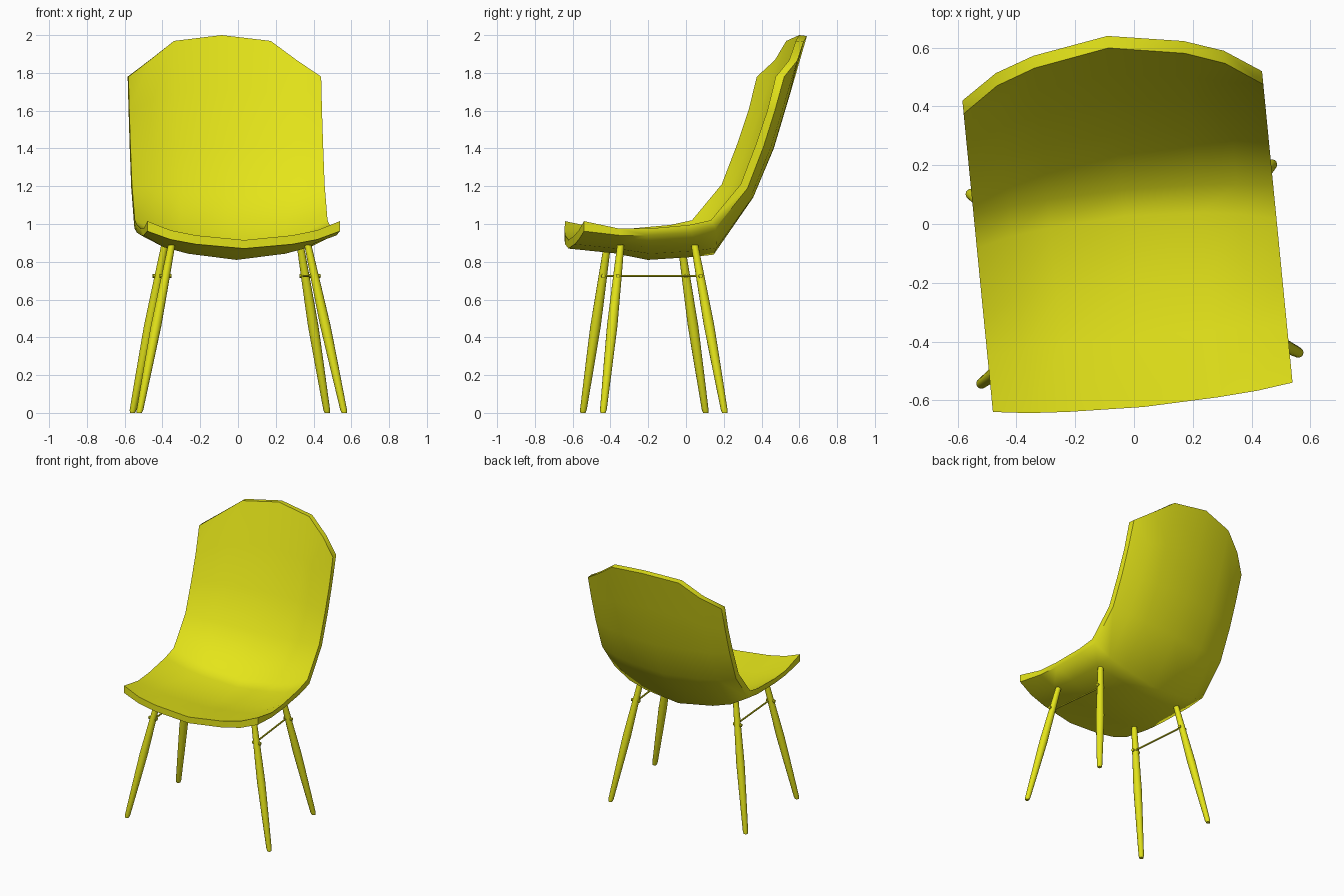
import bpy, bmesh, math
from mathutils import Vector, Matrix

if "Cube" in bpy.data.objects:
    bpy.data.objects.remove(bpy.data.objects["Cube"])

TURN = Matrix.Rotation(math.radians(5.6), 4, 'Z')   # whole chair is slightly turned
CX = -0.028                                         # centre line in the chair's own frame

mat = bpy.data.materials.new("yellow")
mat.diffuse_color = (0.78, 0.78, 0.01, 1)
mat.use_nodes = True
mat.node_tree.nodes["Principled BSDF"].inputs["Base Color"].default_value = mat.diffuse_color


def finish(bm, name, angle):
    bmesh.ops.recalc_face_normals(bm, faces=bm.faces[:])
    me = bpy.data.meshes.new(name)
    bm.to_mesh(me)
    bm.free()
    me.transform(TURN @ Matrix.Translation((CX, 0, 0)))
    me.materials.append(mat)
    ob = bpy.data.objects.new(name, me)
    bpy.context.collection.objects.link(ob)
    bpy.ops.object.select_all(action='DESELECT')
    ob.select_set(True)
    bpy.context.view_layer.objects.active = ob
    bpy.ops.object.shade_smooth_by_angle(angle=math.radians(angle))
    return ob


# Side profiles (y, z): along the centre line and along the side edge, front to top
inner_mid = [(-.623, .915), (-.38, .888), (-.2, .857), (.03, .87), (.12, .888),
             (.315, 1.16), (.425, 1.415), (.515, 1.71), (.605, 2.0)]
outer_mid = [(-.623, .87), (-.38, .845), (-.2, .81), (.05, .826), (.15, .838),
             (.36, 1.14), (.47, 1.4), (.56, 1.7), (.646, 1.995)]
inner_edge = [(-.59, 1.015), (-.4, .975), (-.25, .975), (-.03, .995), (.085, 1.02),
              (.243, 1.21), (.324, 1.42), (.385, 1.6), (.43, 1.78)]
outer_edge = [(-.59, .962), (-.4, .94), (-.25, .94), (-.02, .955), (.11, .978),
              (.28, 1.19), (.365, 1.41), (.425, 1.6), (.475, 1.78)]
# Columns: sideways position, blend towards the edge profile, height blend of the top row
half = [(0, 0, 0), (.257, .25, .14), (.39, .52, .6), (.5125, 1, 1)]
columns = [(-x, w, t) for x, w, t in half[:0:-1]] + half


def shell_grid(bm, mid, edge):
    rows = []
    for r, (m, e) in enumerate(zip(mid, edge)):
        row = []
        for x, w, t in columns:
            if r == len(mid) - 1:
                wz = t
            elif r == len(mid) - 2:
                wz = (w + t) / 2
            else:
                wz = w
            row.append(bm.verts.new((x, m[0] + (e[0] - m[0]) * w, m[1] + (e[1] - m[1]) * wz)))
        rows.append(row)
    for a, b in zip(rows, rows[1:]):
        for i in range(len(a) - 1):
            bm.faces.new((a[i], a[i + 1], b[i + 1], b[i]))
    right = [r[-1] for r in rows]
    left = [r[0] for r in rows]
    return rows[0] + right[1:] + rows[-1][-2::-1] + left[-2:0:-1]   # border loop


# Moulded seat and back
bm = bmesh.new()
top = shell_grid(bm, inner_mid, inner_edge)
under = shell_grid(bm, outer_mid, outer_edge)
for i in range(len(top)):
    j = (i + 1) % len(top)
    bm.faces.new((top[i], top[j], under[j], under[i]))
finish(bm, "seat_shell", 65)


def tube(name, stations, sides=14, flat=False):
    """Round bar through (centre, radius) stations; flat keeps the rings horizontal."""
    bm = bmesh.new()
    axis = stations[-1][0] - stations[0][0]
    rot = Matrix() if flat else axis.to_track_quat('Z', 'Y').to_matrix().to_4x4()
    rings = []
    for c, r in stations:
        rings.append([bm.verts.new(c + rot @ Vector((r * math.cos(a), r * math.sin(a), 0)))
                      for a in (2 * math.pi * k / sides for k in range(sides))])
    for p, q in zip(rings, rings[1:]):
        for k in range(sides):
            n = (k + 1) % sides
            bm.faces.new((p[k], p[n], q[n], q[k]))
    bm.faces.new(rings[0])
    bm.faces.new(rings[-1])
    finish(bm, name, 35)


# Tapered legs, side rods and their bolts, mirrored left and right
for side, s in (("left", -1), ("right", 1)):
    joints = []
    for end, foot, head in (("front", (.545, -.492), (.362, -.38)),
                            ("back", (.518, .158), (.36, .013))):
        a = Vector((s * foot[0], foot[1], 0))
        b = Vector((s * head[0], head[1], .89))
        tube(f"{end}_{side}_leg",
             [(a, .014), (a.lerp(b, .02), .018), (a.lerp(b, .3), .024), (a.lerp(b, .52), .028),
              (a.lerp(b, .75), .024), (b, .019)], flat=True)
        j = a.lerp(b, .725 / .89)
        joints.append(j)
        tube(f"{end}_{side}_bolt", [(j - Vector((s * .03, 0, 0)), .011),
                                    (j + Vector((s * .032, 0, 0)), .011)], 10)
    inset = Vector((s * .01, 0, 0))
    tube(f"{side}_rod", [(joints[0] - inset, .006), (joints[1] - inset, .006)], 8)
